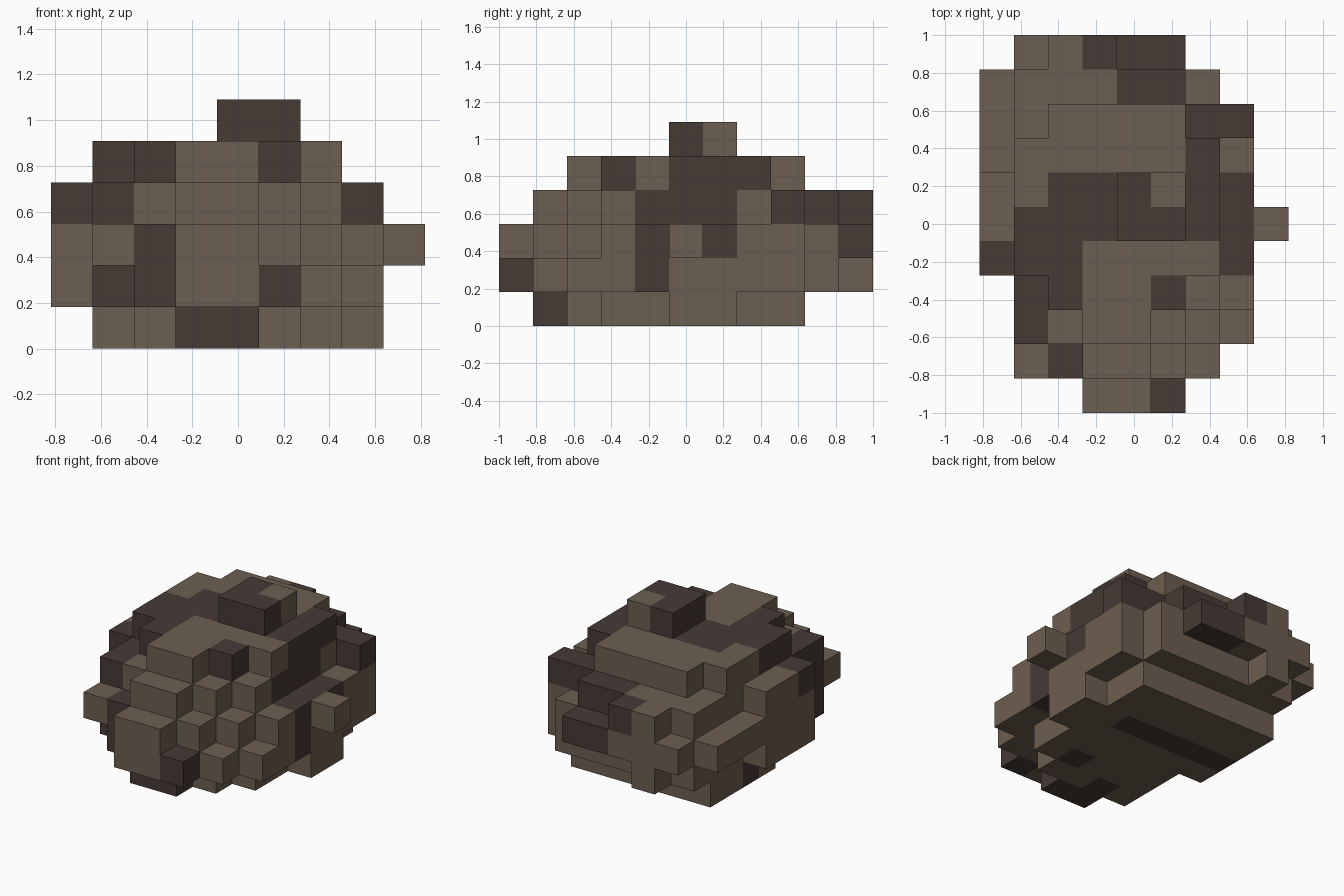
import bpy, bmesh
from mathutils import Vector

if "Cube" in bpy.data.objects:
    bpy.data.objects.remove(bpy.data.objects["Cube"])

S = 2 / 11                      # block size
ORIGIN = Vector((-4.5 * S, -5.5 * S, 0))

# Each tier: name, first row from the front, then first and last column of each row
TIERS = [
    ("boulder_base",        1, "34 25 26 26 17 17 16 16"),
    ("boulder_lower_body",  0, "35 26 17 17 07 07 07 17 17 16 22"),
    ("boulder_middle_body", 0, "34 15 16 17 07 08 07 07 07 06 15"),
    ("boulder_upper_body",  1, "34 15 16 06 06 06 16 17 15 23"),
    ("boulder_crown",       2, "34 25 16 16 16 16 25"),
    ("boulder_peak",        5, "45 45"),
]

# Dark stone patches per tier: (first column, last column, first row, last row)
DARK = [
    [(3, 4, 1, 1), (3, 3, 2, 2), (5, 5, 3, 3), (1, 5, 6, 6)],
    [(5, 5, 0, 0), (2, 2, 1, 1), (1, 1, 2, 2), (7, 7, 4, 4)],
    [(2, 2, 1, 1), (1, 1, 2, 3), (7, 7, 4, 6), (4, 5, 10, 10)],
    [(1, 1, 2, 3), (0, 0, 4, 4), (6, 6, 4, 6), (6, 7, 8, 8), (4, 5, 9, 9), (3, 3, 10, 10)],
    [(1, 1, 4, 5), (2, 2, 3, 6), (3, 5, 5, 5), (3, 4, 6, 6), (5, 5, 3, 3), (6, 6, 5, 7)],
    [(4, 5, 5, 5), (4, 4, 6, 6)],
]


def material(name, rgb):
    m = bpy.data.materials.new(name)
    m.use_nodes = True
    m.diffuse_color = (*rgb, 1)
    m.node_tree.nodes["Principled BSDF"].inputs["Base Color"].default_value = (*rgb, 1)
    return m


STONES = [material("brown_stone", (0.152, 0.113, 0.082)),
          material("dark_stone", (0.061, 0.042, 0.036))]

# Occupied blocks
cells = set()
for k, (_, first, spans) in enumerate(TIERS):
    for j, span in enumerate(spans.split(), first):
        cells |= {(i, j, k) for i in range(int(span[0]), int(span[1]) + 1)}


def is_dark(i, j, k):
    return any(a <= i <= b and c <= j <= d for a, b, c, d in DARK[k])


def add_face(bm, cell, axis, side):
    """Square on one side of a block, facing outward."""
    u, v = (axis + 1) % 3, (axis + 2) % 3
    verts = []
    for a, b in ((0, 0), (1, 0), (1, 1), (0, 1)):
        p = Vector(cell)
        p[axis] += side
        p[u] += a
        p[v] += b
        verts.append(bm.verts.new(p * S + ORIGIN))
    face = bm.faces.new(verts if side else verts[::-1])
    face.material_index = int(is_dark(*cell))


# One object per tier, with only the outer faces of its blocks
for k, (name, _, _) in enumerate(TIERS):
    bm = bmesh.new()
    for cell in sorted(c for c in cells if c[2] == k):
        for axis in range(3):
            for side in (0, 1):
                neighbour = list(cell)
                neighbour[axis] += 2 * side - 1
                if tuple(neighbour) not in cells:
                    add_face(bm, cell, axis, side)
    bmesh.ops.remove_doubles(bm, verts=bm.verts, dist=1e-4)
    mesh = bpy.data.meshes.new(name)
    bm.to_mesh(mesh)
    bm.free()
    for stone in STONES:
        mesh.materials.append(stone)
    bpy.context.collection.objects.link(bpy.data.objects.new(name, mesh))
